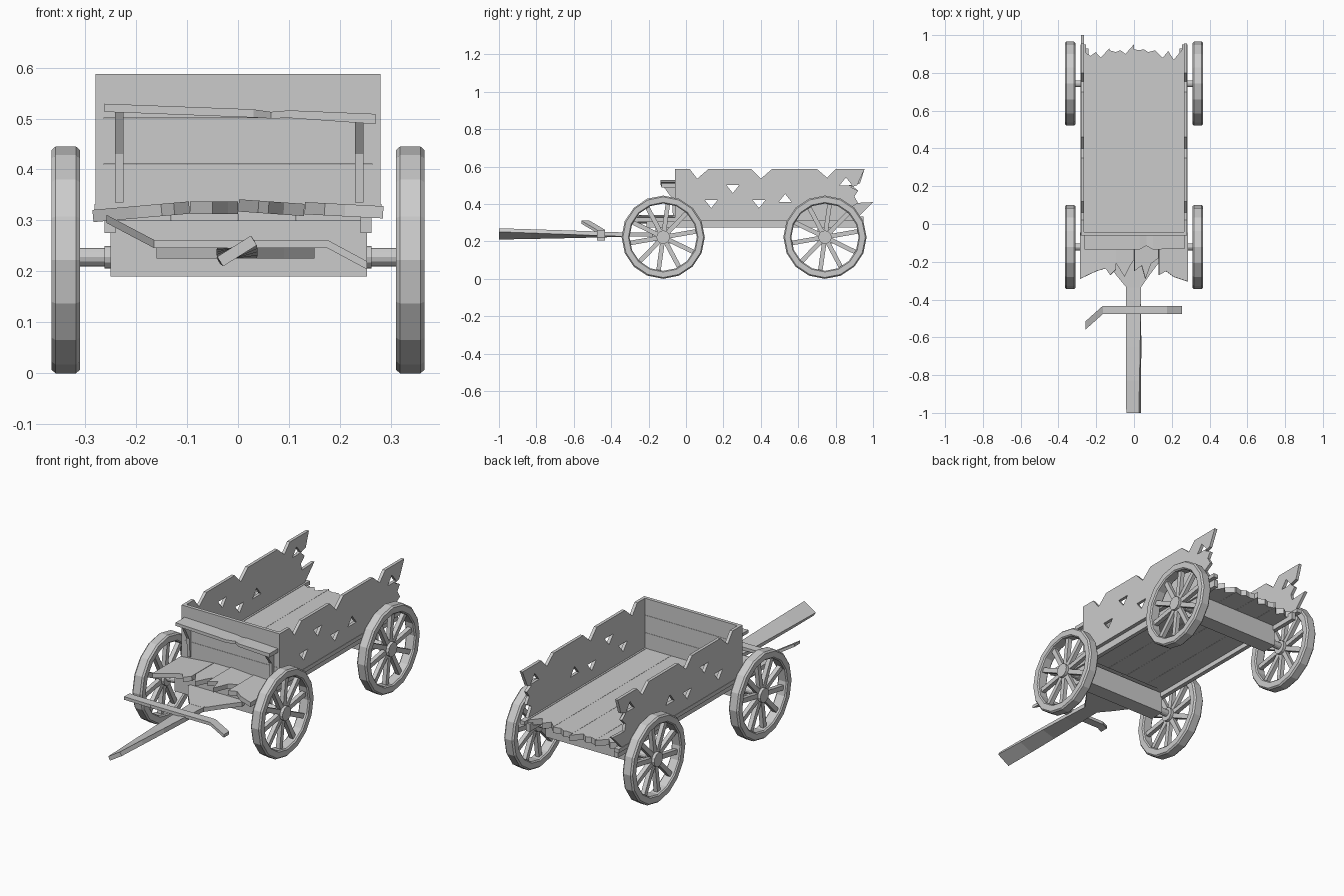
import bpy, bmesh, math
from mathutils import Matrix, Vector

if "Cube" in bpy.data.objects:
    bpy.data.objects.remove(bpy.data.objects["Cube"], do_unlink=True)

GREY = (0.6, 0.6, 0.6, 1)
wood = bpy.data.materials.new("weathered_grey")
wood.use_nodes = True
wood.diffuse_color = GREY
wood.node_tree.nodes["Principled BSDF"].inputs["Base Color"].default_value = GREY

# local plate axes (x, y, depth) mapped to world (y, z, x)
SIDEWAYS = Matrix(((0, 0, 1, 0), (1, 0, 0, 0), (0, 1, 0, 0), (0, 0, 0, 1)))


def add(name, mesh):
    mesh.materials.clear()
    mesh.materials.append(wood)
    for p in mesh.polygons:
        p.use_smooth = False
        p.material_index = 0
    ob = bpy.data.objects.new(name, mesh)
    bpy.context.collection.objects.link(ob)
    return ob


def finish(name, bm):
    bmesh.ops.recalc_face_normals(bm, faces=bm.faces[:])
    mesh = bpy.data.meshes.new(name)
    bm.to_mesh(mesh)
    bm.free()
    return add(name, mesh)


def box_into(bm, lo, hi, matrix=Matrix()):
    lo, hi = Vector(lo), Vector(hi)
    size = Matrix.Diagonal((*(hi - lo), 1))
    bmesh.ops.create_cube(bm, size=1, matrix=matrix @ Matrix.Translation((lo + hi) / 2) @ size)


def box(name, lo, hi):
    bm = bmesh.new()
    box_into(bm, lo, hi)
    return finish(name, bm)


def plate(name, outline, thick, matrix, holes=()):
    """Flat board from an outline with optional holes."""
    cu = bpy.data.curves.new(name + "_outline", 'CURVE')
    cu.dimensions, cu.fill_mode, cu.extrude = '2D', 'BOTH', thick / 2
    for loop in [outline, *holes]:
        sp = cu.splines.new('POLY')
        sp.points.add(len(loop) - 1)
        for pt, (a, b) in zip(sp.points, loop):
            pt.co = (a, b, 0, 1)
        sp.use_cyclic_u = True
        sp.use_smooth = False
    tmp = bpy.data.objects.new(name + "_tmp", cu)
    bpy.context.collection.objects.link(tmp)
    dg = bpy.context.evaluated_depsgraph_get()
    mesh = bpy.data.meshes.new_from_object(tmp.evaluated_get(dg))
    bpy.data.objects.remove(tmp, do_unlink=True)
    bm = bmesh.new()
    bm.from_mesh(mesh)
    bmesh.ops.remove_doubles(bm, verts=bm.verts[:], dist=1e-5)
    bm.transform(matrix)
    return finish(name, bm)


def sweep(name, rings):
    """Bridge a chain of equal cross-sections and cap the ends."""
    bm = bmesh.new()
    rows = [[bm.verts.new(p) for p in ring] for ring in rings]
    n = len(rows[0])
    for a, b in zip(rows, rows[1:]):
        for i in range(n):
            bm.faces.new((a[i], a[(i + 1) % n], b[(i + 1) % n], b[i]))
    bm.faces.new(rows[0])
    bm.faces.new(rows[-1])
    return finish(name, bm)


def rod_into(bm, x0, x1, y, z, r, sides=12):
    m = Matrix.Translation(((x0 + x1) / 2, y, z)) @ Matrix.Rotation(math.pi / 2, 4, 'Y')
    bmesh.ops.create_cone(bm, cap_ends=True, segments=sides, radius1=r, radius2=r,
                          depth=abs(x1 - x0), matrix=m)


# wheels: chamfered sixteen-sided rim, ten spokes, hub
R, SIDES, SPOKES = 0.2225, 16, 10
RIM = [(0.18, -0.022), (0.186, -0.028), (R - 0.007, -0.028), (R, -0.02),
       (R, 0.02), (R - 0.007, 0.028), (0.186, 0.028), (0.18, 0.022)]


def wheel(name, x, y):
    bm = bmesh.new()
    rows = []
    for i in range(SIDES):
        a = 2 * math.pi * i / SIDES
        rows.append([bm.verts.new((w, r * math.cos(a), r * math.sin(a))) for r, w in RIM])
    n = len(RIM)
    for i, row in enumerate(rows):
        nxt = rows[(i + 1) % SIDES]
        for j in range(n):
            bm.faces.new((row[j], row[(j + 1) % n], nxt[(j + 1) % n], nxt[j]))
    for i in range(SPOKES):
        turn = Matrix.Rotation(math.radians(10) + 2 * math.pi * i / SPOKES, 4, 'X')
        box_into(bm, (-0.011, 0.02, -0.012), (0.011, 0.184, 0.012), turn)
    rod_into(bm, -0.026, 0.026, 0, 0, 0.036)
    bm.transform(Matrix.Translation((x, y, R)))
    return finish(name, bm)


for end, y in (("front", -0.122), ("rear", 0.743)):
    wheel(end + "_left_wheel", 0.338, y)
    wheel(end + "_right_wheel", -0.338, y)
    bm = bmesh.new()
    rod_into(bm, -0.34, 0.34, y, 0.228, 0.018)
    rod_into(bm, -0.262, 0.262, y, 0.228, 0.022)
    finish(end + "_axle", bm)
    box(end + "_axle_beam", (-0.25, y - 0.04, 0.19), (0.253, y + 0.04, 0.3))

# floor: long planks with splintered rear ends
edges = [-0.262, -0.13, 0.0, 0.115, 0.262]
backs = [(0.91, 0.88, 0.93), (0.92, 0.90, 0.95), (0.925, 0.91, 0.92), (0.915, 0.87, 0.93)]
for i, (a, b) in enumerate(zip(edges, edges[1:])):
    p, q, s = backs[i]
    w = b - a
    plate(f"floor_plank_{i}", [(a, -0.06), (b - 0.001, -0.06), (b - 0.001, s), (a + w * 0.65, q),
                               (a + w * 0.45, p), (a + w * 0.25, q + 0.01), (a, p)],
          0.03, Matrix.Translation((0, 0, 0.315)))

# side frame: lower rails and outer ledge strips
for side, s in (("left", 1), ("right", -1)):
    xs = sorted((s * 0.24, s * 0.262))
    box(side + "_rail", (xs[0], -0.21, 0.275), (xs[1], 0.93, 0.315))
    xs = sorted((s * 0.255, s * 0.282))
    box(side + "_ledge", (xs[0], -0.06, 0.312), (xs[1], 0.95, 0.332))

# footboard: splintered, slightly uneven planks
# each: left x, right x, front points, height, tilt in degrees
foot = [(-0.285, -0.095, [(-0.285, -0.29), (-0.2, -0.25), (-0.15, -0.235), (-0.125, -0.27)], 0.317, -5),
        (-0.094, 0.0, [(-0.094, -0.21), (-0.05, -0.28), (-0.02, -0.22)], 0.325, 0),
        (0.001, 0.13, [(0.001, -0.25), (0.04, -0.22), (0.06, -0.29), (0.09, -0.21)], 0.325, 4),
        (0.131, 0.285, [(0.131, -0.27), (0.17, -0.25), (0.21, -0.28), (0.285, -0.305)], 0.32, 3)]
for i, (a, b, front, z, tilt) in enumerate(foot):
    mid = (a + b) / 2
    m = (Matrix.Translation((mid, 0, z)) @ Matrix.Rotation(math.radians(tilt), 4, 'Y')
         @ Matrix.Translation((-mid, 0, 0)))
    plate(f"foot_plank_{i}", front + [(b, front[-1][1] + 0.03), (b, -0.045), (a, -0.045)], 0.024, m)

# side walls: notched top edge, splintered rear end, triangular holes
TOP = [(-0.06, 0.33), (-0.06, 0.587), (0.02, 0.587), (0.06, 0.535), (0.12, 0.587), (0.35, 0.587),
       (0.4, 0.535), (0.46, 0.587), (0.7, 0.587), (0.755, 0.54), (0.8, 0.587)]
REAR = {"left": [(0.955, 0.587), (0.915, 0.5), (0.88, 0.49), (0.92, 0.47), (0.9, 0.44),
                 (0.92, 0.405), (0.88, 0.38), (0.91, 0.33)],
        "right": [(0.955, 0.587), (0.93, 0.51), (0.87, 0.5), (0.92, 0.47), (0.89, 0.44),
                  (0.9, 0.405), (1.0, 0.41), (0.92, 0.33)]}


def triangle(y, z, up):
    h = 0.022 * up
    return [(y - 0.035, z - h), (y + 0.035, z - h), (y, z + h)]


HOLES = [triangle(*t) for t in ((0.25, 0.48, -1), (0.135, 0.4, -1), (0.39, 0.4, -1),
                                (0.53, 0.432, 1), (0.855, 0.52, 1))]
for side, x in (("left", 0.272), ("right", -0.272)):
    plate(side + "_wall", TOP + REAR[side], 0.016, Matrix.Translation((x, 0, 0)) @ SIDEWAYS, HOLES)

# front wall of three stacked boards
for i, (z0, z1) in enumerate(((0.325, 0.41), (0.411, 0.5), (0.501, 0.587))):
    box(f"front_wall_board_{i}", (-0.268, -0.06, z0), (0.268, -0.042, z1))


# seat: cracked plank lofted across, on two slanting struts
def cut(x, z, y0, y1, t):
    return [(x, y0, z), (x, y1, z), (x, y1, z + t), (x, y0, z + t)]


sweep("seat_plank", [cut(-0.262, 0.513, -0.135, -0.05, 0.016), cut(0.03, 0.502, -0.135, -0.05, 0.016),
                     cut(0.065, 0.5, -0.115, -0.05, 0.013), cut(0.1, 0.501, -0.135, -0.05, 0.015),
                     cut(0.27, 0.489, -0.13, -0.05, 0.02)])
for side, x, top in (("left", 0.238, 0.493), ("right", -0.233, 0.513)):
    plate(side + "_seat_strut", [(-0.12, top), (-0.05, top), (-0.05, 0.335), (-0.07, 0.335),
                                 (-0.075, 0.43)], 0.016, Matrix.Translation((x, 0, 0)) @ SIDEWAYS)

# draw pole: twists toward its free end, joined to a forked plate
rings = []
for i in range(5):
    f = i / 4
    turn = Matrix.Rotation(math.radians(-32 * f), 3, 'Y')
    centre = Vector((-0.002, -0.31 - 0.69 * f, 0.236 + 0.004 * f))
    rings.append([centre + turn @ Vector((x, 0, z))
                  for x, z in ((-0.039, -0.011), (0.039, -0.011), (0.039, 0.011), (-0.039, 0.011))])
sweep("draw_pole", rings)
plate("pole_fork", [(-0.16, -0.13), (0.15, -0.13), (0.15, -0.18), (0.09, -0.26), (0.037, -0.335),
                    (-0.041, -0.335), (-0.095, -0.27), (-0.16, -0.18)],
      0.022, Matrix.Translation((0, 0, 0.236)))

# harness crossbar: bent at both ends
sweep("crossbar", [[(x, y - 0.022, z - 0.008), (x, y + 0.022, z - 0.008),
                    (x, y + 0.022, z + 0.008), (x, y - 0.022, z + 0.008)]
                   for x, y, z in ((-0.258, -0.538, 0.303), (-0.165, -0.455, 0.254),
                                   (0.175, -0.455, 0.254), (0.253, -0.455, 0.212))])
